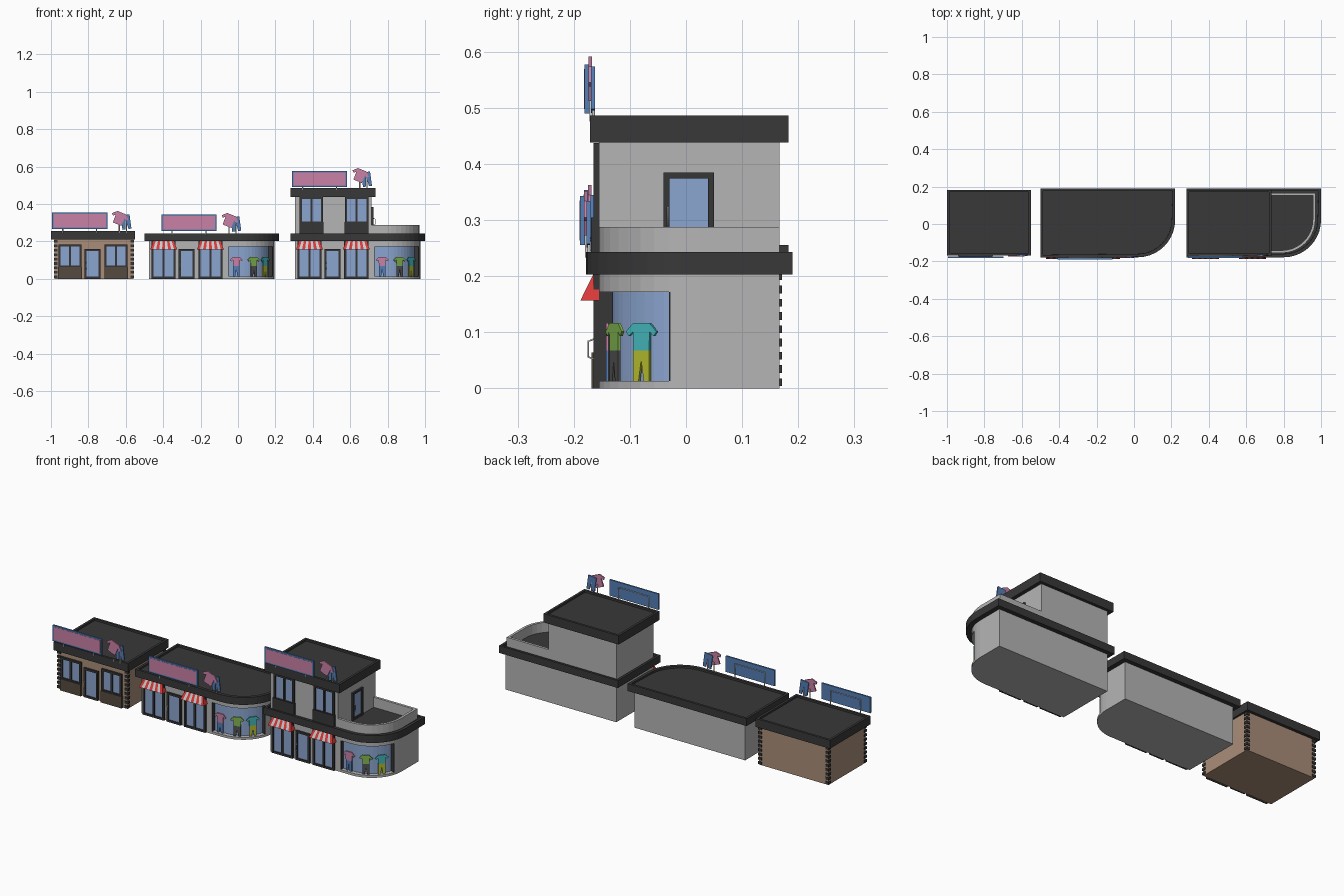
import bpy, bmesh, math
from mathutils import Matrix, Vector

if "Cube" in bpy.data.objects:
    bpy.data.objects.remove(bpy.data.objects["Cube"])


def mat(name, *c):
    m = bpy.data.materials.new(name)
    m.diffuse_color = (*c, 1)
    m.use_nodes = True
    m.node_tree.nodes["Principled BSDF"].inputs["Base Color"].default_value = m.diffuse_color
    return m


DARK = mat("dark_trim", .037, .037, .037)
ROOF = mat("roof_dark", .04, .04, .04)
GREY = mat("wall_grey", .46, .46, .46)
TAN = mat("wall_tan", .40, .27, .19)
BROWN = mat("panel_brown", .09, .07, .05)
GLASS = mat("glass_blue", .26, .38, .63)
BLUE = mat("sign_blue", .09, .21, .47)
PINK = mat("pink", .58, .22, .38)
RED = mat("awning_red", .7, .04, .04)
WHITE = mat("awning_white", .75, .75, .75)
GREEN = mat("green", .22, .45, .08)
TEAL = mat("teal", .06, .5, .53)
LIME = mat("lime", .48, .52, .03)
CHAR = mat("charcoal", .08, .08, .08)


def finish(name, bm, m):
    bmesh.ops.recalc_face_normals(bm, faces=bm.faces[:])
    me = bpy.data.meshes.new(name)
    bm.to_mesh(me)
    bm.free()
    me.materials.append(m)
    ob = bpy.data.objects.new(name, me)
    bpy.context.collection.objects.link(ob)
    return ob


def boxes(name, items, m, mw=Matrix()):
    """One object from several (x0,x1,y0,y1,z0,z1) boxes."""
    bm = bmesh.new()
    for x0, x1, y0, y1, z0, z1 in items:
        t = Matrix.Translation(((x0 + x1) / 2, (y0 + y1) / 2, (z0 + z1) / 2))
        s = Matrix.Diagonal((x1 - x0, y1 - y0, z1 - z0, 1))
        bmesh.ops.create_cube(bm, size=1, matrix=mw @ t @ s)
    return finish(name, bm, m)


def extrude(name, pts, vec, m, mw=Matrix(), recess=0):
    """Extrude a planar outline; optionally sink the top inside a rim."""
    bm = bmesh.new()
    f = bm.faces.new([bm.verts.new(p) for p in pts])
    r = bmesh.ops.extrude_face_region(bm, geom=[f])
    bmesh.ops.translate(bm, vec=vec, verts=[v for v in r["geom"] if isinstance(v, bmesh.types.BMVert)])
    bmesh.ops.recalc_face_normals(bm, faces=bm.faces[:])
    if recess:
        top = max(bm.faces, key=lambda q: q.calc_center_median().z)
        bmesh.ops.inset_region(bm, faces=[top], thickness=.018)
        bmesh.ops.inset_region(bm, faces=[top], thickness=.0005, depth=-recess)
    bm.transform(mw)
    return finish(name, bm, m)


def plan(name, pts, z0, z1, m, recess=0):
    return extrude(name, [(x, y, z0) for x, y in pts], (0, 0, z1 - z0), m, recess=recess)


def arc(cx, cy, r, a0, a1, n=10):
    return [(cx + r * math.cos(math.radians(a0 + (a1 - a0) * i / n)),
             cy + r * math.sin(math.radians(a0 + (a1 - a0) * i / n))) for i in range(n + 1)]


def rounded(x0, x1, y0, y1, r):
    return [(x1, y1), (x0, y1), (x0, y0)] + arc(x1 - r, y0 + r, r, -90, 0)


def rod(name, pts, r, m=None):
    cu = bpy.data.curves.new(name, 'CURVE')
    cu.dimensions, cu.bevel_depth, cu.bevel_resolution = '3D', r, 1
    sp = cu.splines.new('POLY')
    sp.points.add(len(pts) - 1)
    for p, q in zip(sp.points, pts):
        p.co = (*q, 1)
    if m:
        cu.materials.append(m)
    bpy.context.collection.objects.link(bpy.data.objects.new(name, cu))


def window(name, x0, x1, z0, z1, panes=2, y=-.155, mw=Matrix(), f=.011):
    """Frame with panes, on a wall facing -y."""
    step = (x1 - x0 - f) / panes
    bars = [(x0 + i * step, x0 + i * step + f, y - .010, y + .004, z0, z1) for i in range(panes + 1)]
    bars += [(x0, x1, y - .0098, y + .004, z, z + f) for z in (z0, z1 - f)]
    boxes(name + "_frame", bars, DARK, mw)
    boxes(name + "_glass", [(x0 + .003, x1 - .003, y - .004, y + .004, z0 + .003, z1 - .003)], GLASS, mw)


def door(name, x0, x1, z0, z1, mw=Matrix(), y=-.155):
    window(name, x0, x1, z0, z1, 1, y, mw)
    hx, zc = x0 + .008, z0 + .07
    rod(name + "_handle", [mw @ Vector((hx, yy, zc + dz)) for yy, dz in
        ((y - .009, -.018), (y - .019, -.014), (y - .019, .014), (y - .009, .018))], .0018)


def awning(name, cx):
    n = 9
    for k, m in ((0, RED), (1, WHITE)):
        bm = bmesh.new()
        for i in range(k, n, 2):
            def ring(j):
                t = j / n - .5
                return [bm.verts.new((cx + t * w, y, z)) for w, y, z in
                        ((.108, -.153, .204), (.108, -.165, .204), (.144, -.188, .157), (.144, -.153, .157))]
            a, b = ring(i), ring(i + 1)
            bm.faces.new(a)
            bm.faces.new(b)
            for q in range(4):
                bm.faces.new((a[q], a[q - 1], b[q - 1], b[q]))
        finish(name + ("_red", "_white")[k], bm, m)


SHIRT = [(.008, .117), (.018, .117), (.035, .101), (.028, .093), (.019, .101), (.018, .068)]
PANTS = [(.018, .07), (.018, .013), (.006, .013), (0, .05)]


def garment(name, half, m, mw, t=.005):
    left = [(-x, z) for x, z in reversed(half) if x > 0]
    extrude(name, [(x, 0, z) for x, z in half + left], (0, t, 0), m, mw)


def sign(name, cx, y, z0, icon_x, icon_z, roof_z):
    # board, face panel and support frame
    boxes(name + "_board", [(cx - .148, cx + .148, y, y + .009, z0, z0 + .087)], BLUE)
    boxes(name + "_face", [(cx - .14, cx + .14, y - .001, y + .002, z0 + .008, z0 + .079)], PINK)
    rod(name + "_support", [(cx + sx * .09, y + .012, z) for sx, z in
        ((-1, roof_z - .01), (-1, z0 + .06), (1, z0 + .06), (1, roof_z - .01))], .003)
    # clothing ornament
    for half, m, dx, dz, ang, dy in ((SHIRT, PINK, -.017, .016, 22, .007), (PANTS, BLUE, .018, -.003, -8, .012)):
        zc = (half[0][1] + half[-1][1]) / 2 if half is SHIRT else .042
        mw = (Matrix.Translation((icon_x + dx, y + dy, icon_z + dz)) @ Matrix.Rotation(math.radians(ang), 4, 'Y')
              @ Matrix.Scale(1.35, 4) @ Matrix.Translation((0, 0, -zc)))
        garment(name + ("_shirt" if half is SHIRT else "_trousers"), half, m, mw)
    for dx in (-.018, .02):
        rod(name + "_post", [(icon_x + dx, y + .016, roof_z - .01), (icon_x + dx, y + .016, icon_z)], .003)


def show_path(ox, d):
    return [(ox + .73, -.155 + d)] + arc(ox + .795, .025, .18 - d, -90, -17)


def ground_shop(name, ox):
    """Ground storey with the rounded display corner."""
    wall = plan(name + "_wall", rounded(ox + .305, ox + .975, -.155, .167, .18), 0, .215, GREY)
    cut = plan("cutter", show_path(ox, -.01) + show_path(ox, .026)[::-1], .013, .172, GREY)
    md = wall.modifiers.new("display", 'BOOLEAN')
    md.object, md.solver = cut, 'EXACT'
    bpy.context.view_layer.objects.active = wall
    bpy.ops.object.modifier_apply(modifier=md.name)
    bpy.data.objects.remove(cut)
    # display lining and end jambs
    plan(name + "_display_back", show_path(ox, .023) + show_path(ox, .028)[::-1], .012, .173, GLASS)
    boxes(name + "_display_jamb", [(ox + .727, ox + .732, -.1545, -.13, .013, .172)], DARK)
    plan(name + "_display_end", arc(ox + .795, .025, .1795, -18, -16.5, 1)
         + arc(ox + .795, .025, .154, -16.5, -18, 1), .013, .172, DARK)
    # hanging outfits
    for i, (x, y, a, c1, c2) in enumerate(((.771, -.143, 0, PINK, BLUE), (.865, -.129, 24.4, GREEN, CHAR),
                                           (.927, -.08, 51.5, TEAL, LIME))):
        mw = Matrix.Translation((ox + x, y, 0)) @ Matrix.Rotation(math.radians(a), 4, 'Z')
        garment(f"{name}_shirt_{i}", SHIRT, c1, mw)
        garment(f"{name}_trousers_{i}", PANTS, c2, mw)
    plan(name + "_roof", rounded(ox + .28, ox + 1.0, -.178, .19, .2), .203, .243, ROOF, .01)
    for i, x in enumerate((.318, .568)):
        window(f"{name}_window_{i}", ox + x, ox + x + .129, 0, .204)
        awning(f"{name}_awning_{i}", ox + x + .0645)
    door(name + "_door", ox + .463, ox + .548, 0, .16)


# small tan shop
boxes("small_wall", [(-.98, -.56, -.155, .167, 0, .22)], TAN)
plan("small_roof", [(-.55, .183), (-1, .183), (-1, -.168), (-.55, -.168)], .21, .256, ROOF, .01)
quoins = []
for sx, x in ((1, -.984), (-1, -.556)):
    for sy, y in ((1, -.159), (-1, .171)):
        for i in range(9):
            xs, ys = sorted((x, x + sx * .02)), sorted((y, y + sy * .02))
            quoins.append((*xs, *ys, .004 + i * .0236, .018 + i * .0236))
boxes("small_quoins", quoins, DARK)
for i, x in enumerate((-.96, -.713)):
    window(f"small_window_{i}", x, x + .123, .06, .183)
    boxes(f"small_panel_{i}", [(x - .002, x + .125, -.168, -.15, 0, .064)], BROWN)
door("small_door", -.82, -.735, 0, .16)
sign("small_sign", -.847, -.182, .267, -.617, .307, .255)

# single-storey corner shop
ground_shop("corner", -.78)
sign("corner_sign", -.262, -.189, .256, -.03, .296, .243)

# two-storey corner shop
ground_shop("tall", 0)
boxes("upper_wall", [(.305, .715, -.155, .167, .22, .45)], GREY)
plan("upper_roof", [(.735, .183), (.28, .183), (.28, -.171), (.735, -.171)], .438, .486, ROOF, .01)
for i, x in enumerate((.33, .572)):
    window(f"upper_window_{i}", x, x + .125, .295, .437)
    boxes(f"upper_panel_{i}", [(x - .002, x + .127, -.169, -.15, .235, .305)], DARK)
side = Matrix.Translation((.715, 0, 0)) @ Matrix.Rotation(math.pi / 2, 4, 'Z')
door("balcony_door", -.04, .05, .235, .385, side, y=0)
outer = [(.71, -.155)] + arc(.79, .025, .18, -90, 0) + [(.97, .167), (.71, .167)]
inner = [(.71, -.141)] + arc(.79, .025, .166, -90, 0) + [(.956, .153), (.71, .153)]
plan("balcony_parapet", outer + inner[::-1], .225, .288, GREY)
sign("tall_sign", .436, -.181, .49, .669, .536, .486)
